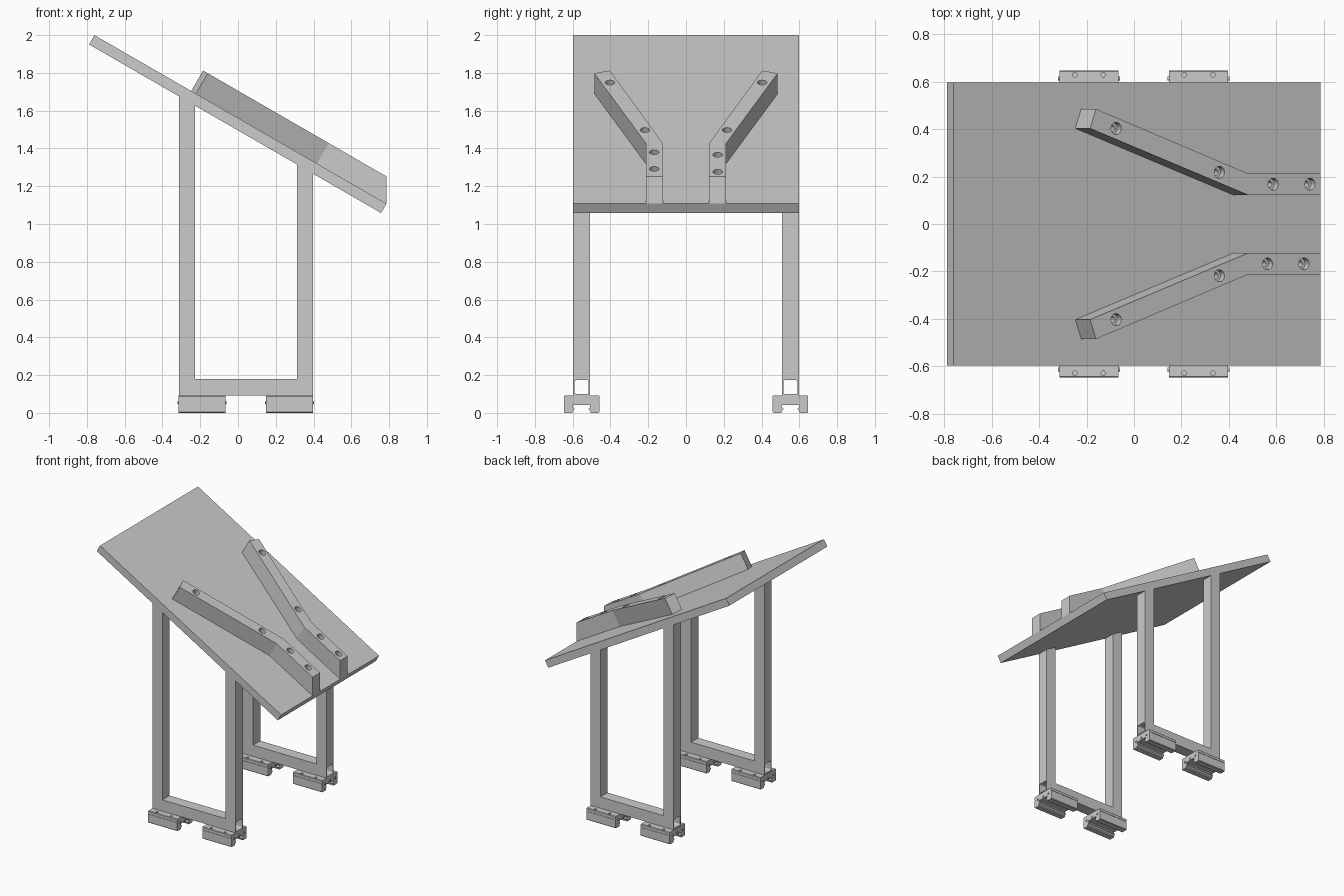
import bpy, bmesh, math
from mathutils import Vector

if "Cube" in bpy.data.objects:
    bpy.data.objects.remove(bpy.data.objects["Cube"], do_unlink=True)

SLOPE = math.radians(30)
NORMAL = Vector((math.sin(SLOPE), 0, math.cos(SLOPE)))
BOARD_T, RAIL_T = 0.057, 0.125
LEG_Y, TUBE = 0.553, 0.088


def board_z(x):
    """Height of the sloping top surface."""
    return 2.0 - math.tan(SLOPE) * (x + 0.76)


def loft(name, ring_a, ring_b):
    """Closed solid between two matching rings."""
    bm = bmesh.new()
    a = [bm.verts.new(p) for p in ring_a]
    b = [bm.verts.new(p) for p in ring_b]
    bm.faces.new(a)
    bm.faces.new(b[::-1])
    for i in range(len(a)):
        j = (i + 1) % len(a)
        bm.faces.new((a[j], a[i], b[i], b[j]))
    bmesh.ops.recalc_face_normals(bm, faces=bm.faces)
    mesh = bpy.data.meshes.new(name)
    bm.to_mesh(mesh)
    bm.free()
    obj = bpy.data.objects.new(name, mesh)
    bpy.context.collection.objects.link(obj)
    return obj


def extrude_x(name, profile, x0, x1):
    return loft(name, [(x0, y, z) for y, z in profile], [(x1, y, z) for y, z in profile])


def rod(name, start, end, radius, sides=24):
    start, end = Vector(start), Vector(end)
    turn = (end - start).to_track_quat("Z", "Y")
    circle = [turn @ Vector((radius * math.cos(a), radius * math.sin(a), 0))
              for a in (math.tau * i / sides for i in range(sides))]
    return loft(name, [start + c for c in circle], [end + c for c in circle])


def cut(obj, cutter):
    mod = obj.modifiers.new("cut", "BOOLEAN")
    mod.operation, mod.solver, mod.object = "DIFFERENCE", "EXACT", cutter
    cutter.hide_render = True
    bpy.context.view_layer.objects.active = obj
    bpy.ops.object.modifier_apply(modifier=mod.name)
    bpy.data.objects.remove(cutter, do_unlink=True)


def rounded_square(y, z, half, radius, steps=4):
    points = []
    for k, (sy, sz) in enumerate(((1, 1), (-1, 1), (-1, -1), (1, -1))):
        for i in range(steps + 1):
            a = math.pi / 2 * (k + i / steps)
            points.append((y + sy * (half - radius) + radius * math.cos(a),
                           z + sz * (half - radius) + radius * math.sin(a)))
    return points


# Sloping board
top = [Vector((x, y, board_z(x)))
       for x, y in ((-0.76, -0.597), (0.786, -0.597), (0.786, 0.597), (-0.76, 0.597))]
loft("sloping_board", top, [p - NORMAL * BOARD_T for p in top])

# Angled guide rails with counterbored holes
RAIL_PLAN = ((-0.185, 0.403), (0.48, 0.123), (0.786, 0.123),
             (0.786, 0.213), (0.48, 0.213), (-0.16, 0.485))
RISE = Vector((0, 0, RAIL_T / math.cos(SLOPE)))
for side, name, straight_holes in ((1, "left_guide_rail", (0.587, 0.742)),
                                   (-1, "right_guide_rail", (0.563, 0.717))):
    upper = [Vector((x, side * y, board_z(x))) + RISE for x, y in RAIL_PLAN]
    lower = [p - RISE if p.x > 0.7 else p - NORMAL * RAIL_T for p in upper]
    rail = loft(name, upper, lower)
    holes = [(-0.075, 0.403), (0.36, 0.218)] + [(x, 0.168) for x in straight_holes]
    for x, y in holes:
        mouth = Vector((x, side * y, board_z(x))) + RISE
        for radius, depth in ((0.025, 0.035), (0.014, 0.1)):
            cut(rail, rod("hole_cutter", mouth + NORMAL * 0.02, mouth - NORMAL * depth, radius))

# Bearing block cross-section, slotted underneath
HALF_BLOCK = ((0.09, 0.092), (0.094, 0.088), (0.094, 0.004), (0.09, 0), (0.048, 0),
              (0.048, 0.01), (0.036, 0.02), (0.046, 0.032), (0.046, 0.042))

for side, label in ((1, "left"), (-1, "right")):
    yc = side * LEG_Y
    y0, y1 = yc - TUBE / 2, yc + TUBE / 2

    # Upright legs trimmed to the underside of the board
    for x0, x1, place in ((-0.312, -0.228, "high"), (0.313, 0.398, "low")):
        plan = ((x0, y0), (x1, y0), (x1, y1), (x0, y1))
        drop = BOARD_T / math.cos(SLOPE)
        loft(f"{label}_{place}_leg", [(x, y, 0.18) for x, y in plan],
             [(x, y, board_z(x) - drop) for x, y in plan])

    # Open square base tube
    base = extrude_x(f"{label}_base_tube",
                     ((y0, 0.093), (y1, 0.093), (y1, 0.18), (y0, 0.18)), -0.312, 0.398)
    cut(base, extrude_x("bore_cutter", rounded_square(yc, 0.1365, 0.037, 0.01), -0.5, 0.6))

    # Linear bearing blocks
    profile = [(yc + y, z) for y, z in HALF_BLOCK]
    profile += [(yc - y, z) for y, z in reversed(HALF_BLOCK)]
    for xc, place in ((-0.19, "high"), (0.272, "low")):
        block = extrude_x(f"{label}_{place}_bearing_block", profile, xc - 0.124, xc + 0.124)
        for end in (-1, 1):
            # Mounting holes and shallow side grooves
            for dx in (-0.06, 0.06):
                y = yc + end * 0.076
                cut(block, rod("hole_cutter", (xc + dx, y, 0.11), (xc + dx, y, 0.04), 0.01, 16))
            y = yc + end * 0.094
            groove = ((y - 0.003, 0.066), (y + 0.003, 0.066), (y + 0.003, 0.07), (y - 0.003, 0.07))
            cut(block, extrude_x("groove_cutter", groove, xc - 0.2, xc + 0.2))
            # End cap screws
            face = xc + end * 0.12
            for dy in (-0.06, 0, 0.06):
                rod(f"{label}_{place}_cap_screw", (face, yc + dy, 0.056),
                    (face + end * 0.01, yc + dy, 0.056), 0.008, 12)
